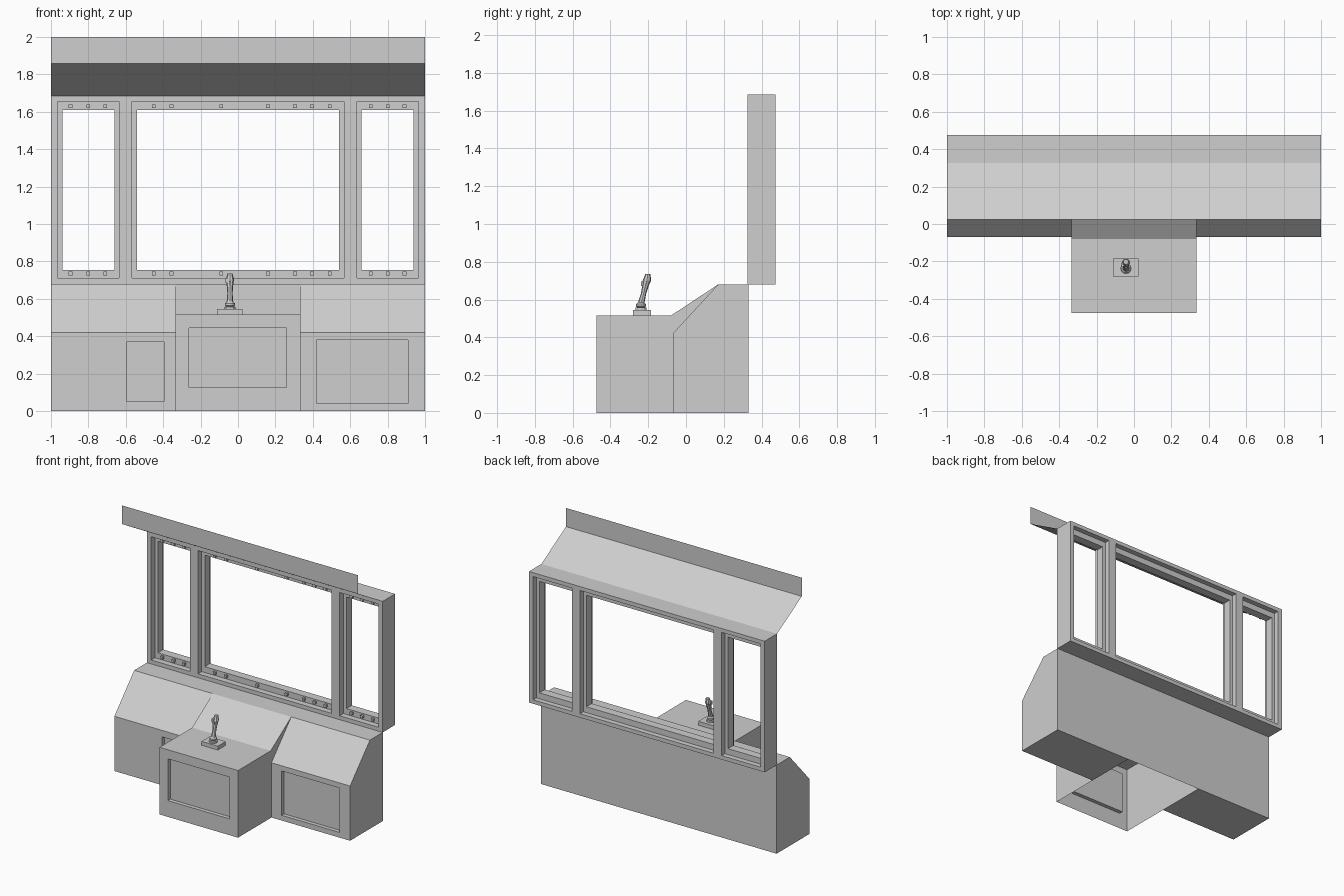
import bpy, bmesh
from mathutils import Vector

if "Cube" in bpy.data.objects:
    bpy.data.objects.remove(bpy.data.objects["Cube"])

grey = bpy.data.materials.new("plain_grey")
grey.use_nodes = True
colour = (0.62, 0.62, 0.62, 1)
grey.diffuse_color = colour
grey.node_tree.nodes["Principled BSDF"].inputs["Base Color"].default_value = colour


def finish(name, bm):
    bmesh.ops.recalc_face_normals(bm, faces=bm.faces)
    mesh = bpy.data.meshes.new(name)
    bm.to_mesh(mesh)
    bm.free()
    mesh.materials.append(grey)
    ob = bpy.data.objects.new(name, mesh)
    bpy.context.collection.objects.link(ob)
    return ob


def add_box(bm, lo, hi):
    lo, hi = Vector(lo), Vector(hi)
    made = bmesh.ops.create_cube(bm, size=1)["verts"]
    for v in made:
        v.co = (lo + hi) / 2 + v.co * (hi - lo)


def cabinet(name, x0, x1, profile, panel, bottom=True):
    """Extruded side profile whose front wall holds a recessed panel.
    Profile points 0-1 are the floor and points 1-2 the front wall."""
    bm = bmesh.new()
    a = [bm.verts.new((x0, y, z)) for y, z in profile]
    b = [bm.verts.new((x1, y, z)) for y, z in profile]
    bm.faces.new(a)
    bm.faces.new(b)
    n = len(profile)
    for i in range(n):
        j = (i + 1) % n
        if i == 1 or (i == 0 and not bottom):
            continue
        bm.faces.new((a[i], a[j], b[j], b[i]))
    px0, px1, pz0, pz1 = panel
    front = profile[1][0]
    corners = [(px0, pz0), (px1, pz0), (px1, pz1), (px0, pz1)]
    rings = [[a[1], b[1], b[2], a[2]]]
    for y in (front, front + 0.03):
        rings.append([bm.verts.new((x, y, z)) for x, z in corners])
    for r, s in zip(rings, rings[1:]):
        for i in range(4):
            j = (i + 1) % 4
            bm.faces.new((r[i], r[j], s[j], s[i]))
    bm.faces.new(rings[-1])
    return finish(name, bm)


def holed_slab(name, outer, holes, y0, y1):
    """Upright slab with rectangular openings, each (x0, x1, z0, z1)."""
    rects = [outer] + holes
    xs = sorted({x for r in rects for x in r[:2]})
    zs = sorted({z for r in rects for z in r[2:]})
    bm = bmesh.new()
    grid = {(x, z): bm.verts.new((x, y0, z)) for x in xs for z in zs}
    for xa, xb in zip(xs, xs[1:]):
        for za, zb in zip(zs, zs[1:]):
            cx, cz = (xa + xb) / 2, (za + zb) / 2
            if not any(h[0] < cx < h[1] and h[2] < cz < h[3] for h in holes):
                bm.faces.new([grid[p] for p in ((xa, za), (xb, za), (xb, zb), (xa, zb))])
    made = bmesh.ops.extrude_face_region(bm, geom=bm.faces[:])["geom"]
    for v in made:
        if isinstance(v, bmesh.types.BMVert):
            v.co.y = y1
    return finish(name, bm)


# Console cabinets
side = [(0.33, 0), (-0.07, 0), (-0.07, 0.42), (0.17, 0.68), (0.33, 0.68)]
desk = [(0.33, 0), (-0.475, 0), (-0.475, 0.515), (-0.08, 0.515), (0.17, 0.68), (0.33, 0.68)]
cabinet("right_cabinet", -1, -0.333, side, (-0.595, -0.395, 0.05, 0.37))
cabinet("left_cabinet", 0.333, 1, side, (0.42, 0.91, 0.04, 0.38))
cabinet("centre_desk", -0.333, 0.333, desk, (-0.263, 0.26, 0.125, 0.445), bottom=False)

# Window wall and the inner window frames with their bolts
Z0, Z1 = 0.71, 1.655
windows = {
    "right": (-0.965, -0.635, (-0.895, -0.80, -0.71)),
    "centre": (-0.567, 0.567, (-0.45, -0.355, -0.09, 0.16, 0.305, 0.395, 0.49)),
    "left": (0.635, 0.965, (0.71, 0.80, 0.89)),
}
holed_slab("window_wall", (-1, 1, 0.68, 1.685),
           [(a, b, Z0, Z1) for a, b, _ in windows.values()], 0.325, 0.475)
for name, (a, b, bolts) in windows.items():
    holed_slab(name + "_window_frame", (a, b, Z0, Z1),
               [(a + 0.026, b - 0.026, Z0 + 0.045, Z1 - 0.045)], 0.37, 0.435)
    bm = bmesh.new()
    for x in bolts:
        for z in (Z0 + 0.025, Z1 - 0.025):
            add_box(bm, (x - 0.01, 0.352, z - 0.01), (x + 0.01, 0.372, z + 0.01))
    finish(name + "_window_bolts", bm)

# Thin sloping awning with an upright fascia
bm = bmesh.new()
rows = [[bm.verts.new((x, y, z)) for x in (-1, 1)]
        for y, z in ((0.325, 1.685), (0.025, 1.857), (0.025, 2.0))]
for r, s in zip(rows, rows[1:]):
    bm.faces.new((r[0], r[1], s[1], s[0]))
finish("awning", bm)

# Control stick: plate, stacked collar, leaning grip and head
SX, SY = -0.043, -0.238
bm = bmesh.new()
add_box(bm, (-0.113, -0.28, 0.515), (0.025, -0.185, 0.545))
finish("stick_plate", bm)


def loft(name, sections, sides=12):
    bm = bmesh.new()
    for (y0, z0, r0), (y1, z1, r1) in zip(sections, sections[1:]):
        made = bmesh.ops.create_cone(bm, cap_ends=True, segments=sides,
                                     radius1=r0, radius2=r1, depth=1)["verts"]
        for v in made:
            t = v.co.z + 0.5
            v.co = (SX + v.co.x, v.co.y + y0 + t * (y1 - y0), z0 + t * (z1 - z0))
    return finish(name, bm)


loft("stick_collar", [(SY, 0.545, 0.03), (SY, 0.557, 0.03), (SY, 0.559, 0.02),
                      (SY, 0.565, 0.026), (SY, 0.576, 0.026), (SY, 0.585, 0.016)])
loft("stick_grip", [(SY, 0.58, 0.018), (-0.225, 0.63, 0.014), (-0.213, 0.68, 0.018),
                    (-0.207, 0.70, 0.022), (-0.202, 0.735, 0.014)], 8)
bm = bmesh.new()
add_box(bm, (SX - 0.024, -0.228, 0.685), (SX - 0.008, -0.205, 0.71))
add_box(bm, (SX - 0.006, -0.238, 0.672), (SX + 0.006, -0.222, 0.695))
finish("stick_buttons", bm)
